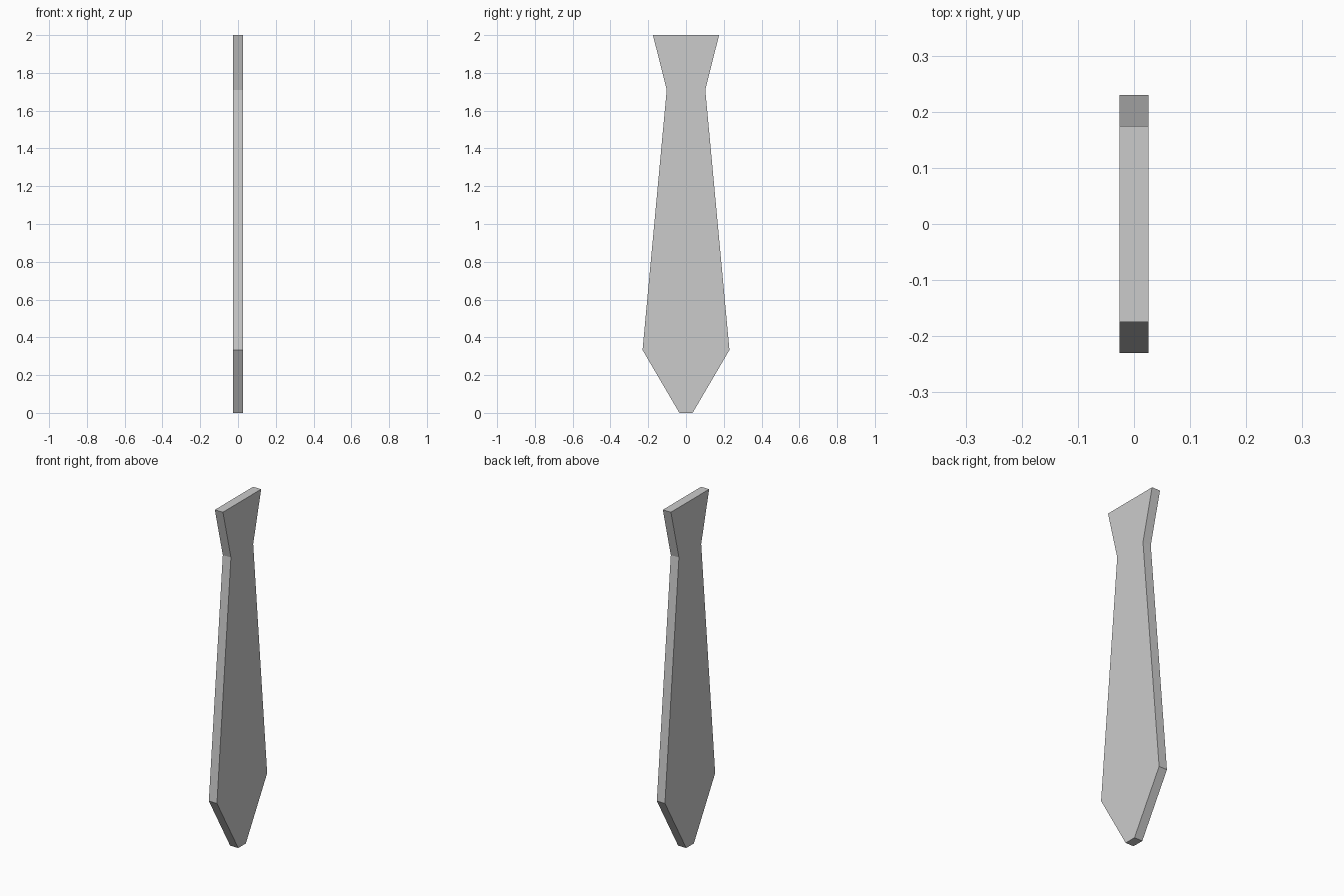
import bpy, bmesh
from mathutils import Vector

if "Cube" in bpy.data.objects:
    bpy.data.objects.remove(bpy.data.objects["Cube"])

HALF_THICKNESS = 0.026

# Half profile of the necktie: (half width along y, height z)
half = [(0.035, 0.0), (0.23, 0.333), (0.102, 1.71), (0.175, 2.0)]
outline = half + [(-y, z) for y, z in reversed(half)]

# Flat outline extruded through its thickness
bm = bmesh.new()
face = bm.faces.new([bm.verts.new((-HALF_THICKNESS, y, z)) for y, z in outline])
extruded = bmesh.ops.extrude_face_region(bm, geom=[face], use_keep_orig=True)
moved = [g for g in extruded["geom"] if isinstance(g, bmesh.types.BMVert)]
bmesh.ops.translate(bm, verts=moved, vec=Vector((2 * HALF_THICKNESS, 0, 0)))
bmesh.ops.recalc_face_normals(bm, faces=bm.faces)

mesh = bpy.data.meshes.new("necktie")
bm.to_mesh(mesh)
bm.free()
bpy.context.collection.objects.link(bpy.data.objects.new("necktie", mesh))
